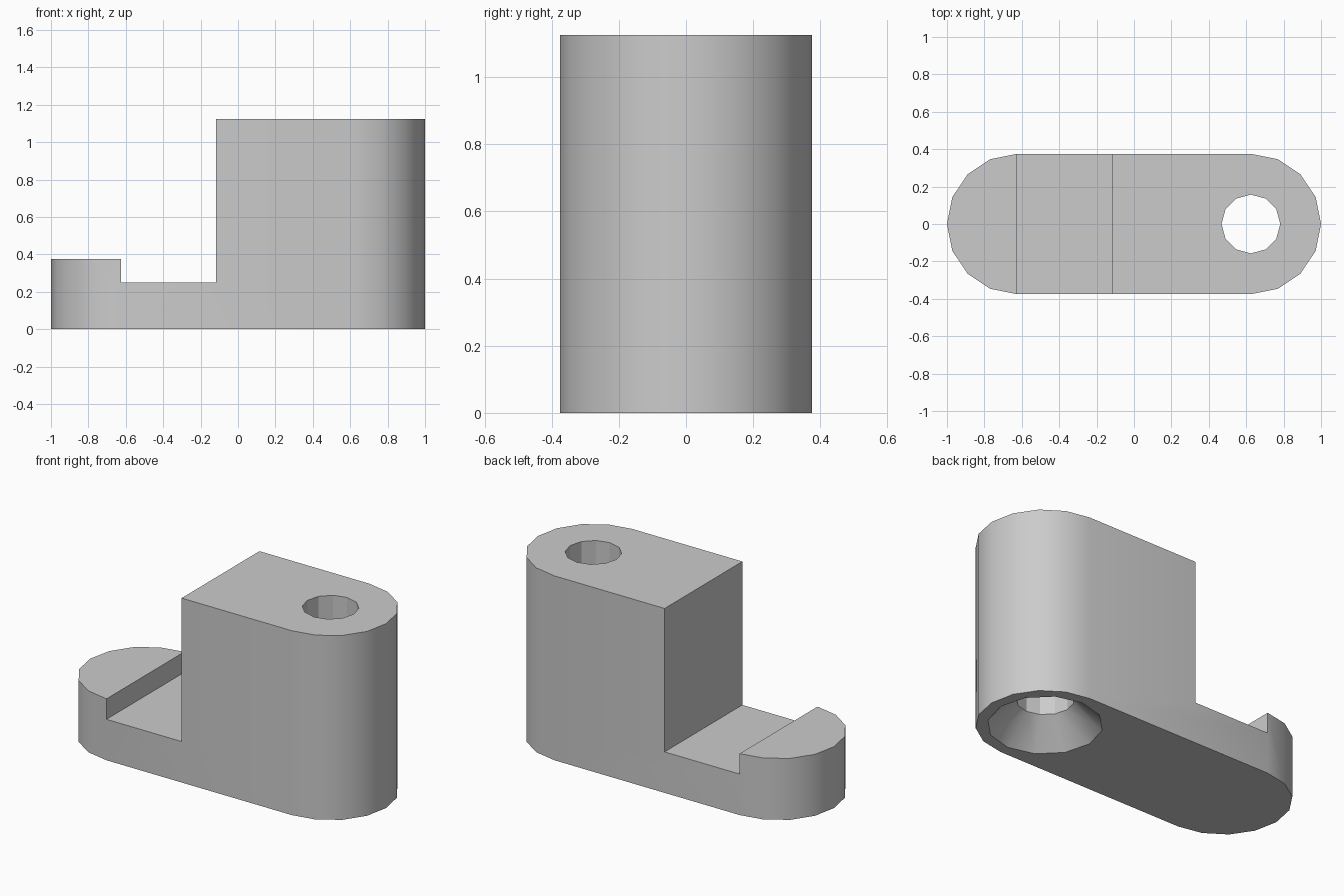
import bpy, bmesh
from math import pi, cos, sin, radians
from mathutils import Vector

if "Cube" in bpy.data.objects:
    bpy.data.objects.remove(bpy.data.objects["Cube"])

RADIUS, CENTRE = 0.375, 0.625           # rounded ends
HEIGHT, LIP, FLOOR = 1.125, 0.375, 0.25  # tall block, toe lip, slot floor
WALL = -0.118                           # inner face of the tall block
HOLE, SINK = 0.157, 0.3125              # bolt hole and countersink radii


def make_object(name, bm):
    bmesh.ops.recalc_face_normals(bm, faces=bm.faces[:])
    mesh = bpy.data.meshes.new(name)
    bm.to_mesh(mesh)
    bm.free()
    obj = bpy.data.objects.new(name, mesh)
    bpy.context.collection.objects.link(obj)
    return obj


def prism(name, outline, offset):
    """Extrude a closed outline along an offset."""
    bm = bmesh.new()
    face = bm.faces.new([bm.verts.new(p) for p in outline])
    top = bmesh.ops.extrude_face_region(bm, geom=[face], use_keep_orig=True)["geom"]
    bmesh.ops.translate(bm, vec=Vector(offset),
                        verts=[v for v in top if isinstance(v, bmesh.types.BMVert)])
    return make_object(name, bm)


def lathe(name, profile, centre_x, sides):
    """Stack rings of (radius, z) into a closed turned solid."""
    bm = bmesh.new()
    rings = [[bm.verts.new((centre_x + r * cos(2 * pi * i / sides),
                            r * sin(2 * pi * i / sides), z)) for i in range(sides)]
             for r, z in profile]
    for low, high in zip(rings, rings[1:]):
        for i in range(sides):
            j = (i + 1) % sides
            bm.faces.new((low[i], low[j], high[j], high[i]))
    bm.faces.new(rings[0])
    bm.faces.new(rings[-1])
    return make_object(name, bm)


# Body: slotless block with two half-round ends
outline = []
for side, start in ((1, -pi / 2), (-1, pi / 2)):
    for i in range(9):
        a = start + pi * i / 8
        outline.append((side * CENTRE + RADIUS * cos(a), RADIUS * sin(a), 0))
body = prism("clamp_body", outline, (0, 0, HEIGHT))

# Cutters: stepped notch over the toe, and the countersunk bolt hole
step = [(-1.2, LIP), (-CENTRE, LIP), (-CENTRE, FLOOR), (WALL, FLOOR), (WALL, 1.3), (-1.2, 1.3)]
notch = prism("notch_cutter", [(x, -0.6, z) for x, z in step], (0, 1.2, 0))
slope = 0.1
bolt = lathe("bolt_hole_cutter",
             [(SINK + slope, -slope), (HOLE, SINK - HOLE), (HOLE, 1.3)], CENTRE, 12)

bpy.context.view_layer.objects.active = body
for cutter in (notch, bolt):
    cutter.hide_render = True
    mod = body.modifiers.new(cutter.name, "BOOLEAN")
    mod.operation = "DIFFERENCE"
    mod.solver = "EXACT"
    mod.object = cutter
    bpy.ops.object.modifier_apply(modifier=mod.name)
    bpy.data.objects.remove(cutter)

# Colour and shading
grey = bpy.data.materials.new("plain grey")
grey.use_nodes = True
grey.diffuse_color = (0.6, 0.6, 0.6, 1)
grey.node_tree.nodes["Principled BSDF"].inputs["Base Color"].default_value = (0.6, 0.6, 0.6, 1)
body.data.materials.clear()
body.data.materials.append(grey)

bpy.ops.object.select_all(action="DESELECT")
body.select_set(True)
bpy.ops.object.shade_smooth_by_angle(angle=radians(29))
